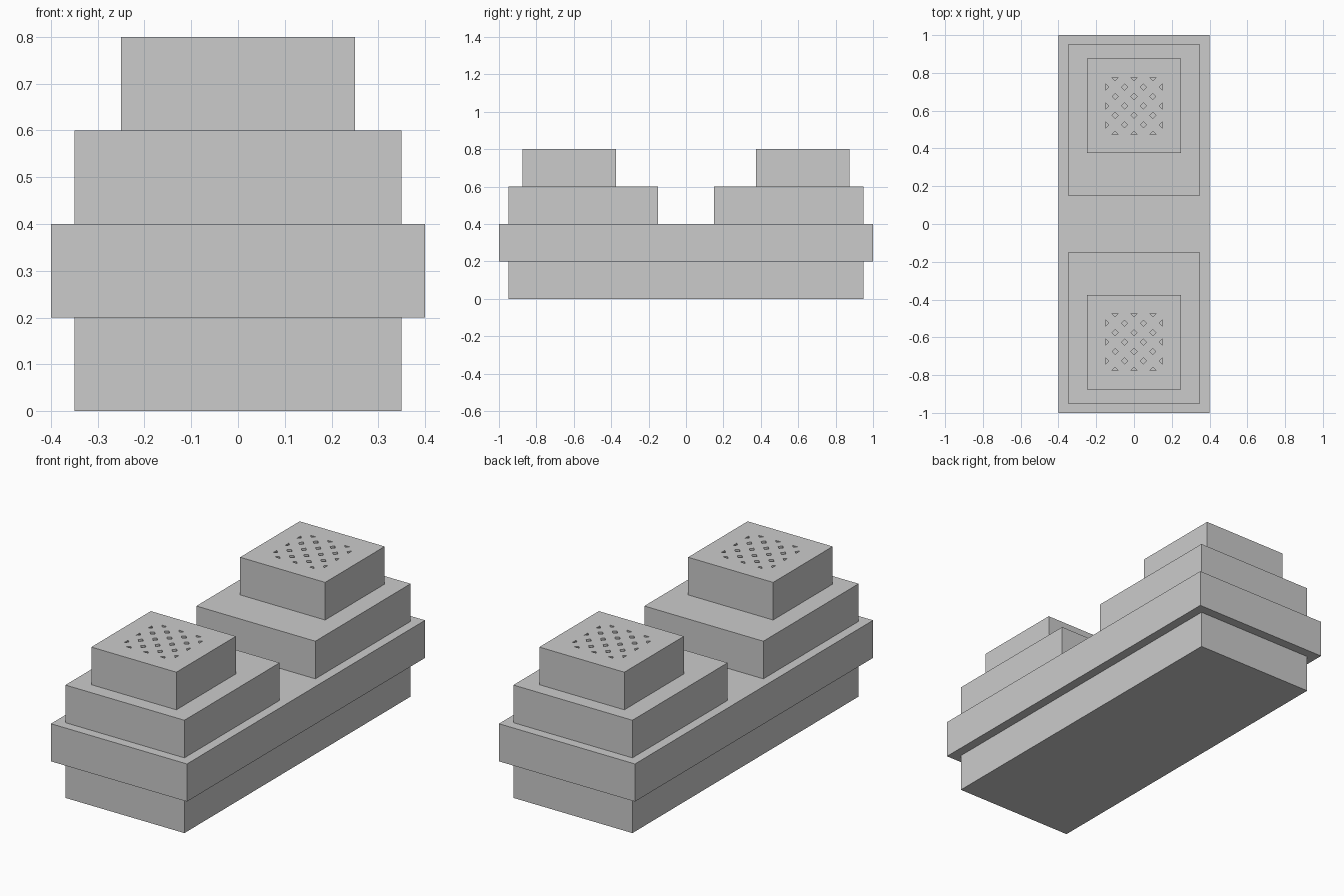
import bpy, bmesh

if "Cube" in bpy.data.objects:
    bpy.data.objects.remove(bpy.data.objects["Cube"])


def box(name, x, y0, y1, z0, z1):
    """Box centred on x = 0 with half width x."""
    bm = bmesh.new()
    bmesh.ops.create_cube(bm, size=1)
    for v in bm.verts:
        v.co = (2 * x * v.co.x, y1 if v.co.y > 0 else y0, z1 if v.co.z > 0 else z0)
    return finish(name, bm)


def finish(name, bm):
    bmesh.ops.recalc_face_normals(bm, faces=bm.faces)
    me = bpy.data.meshes.new(name)
    bm.to_mesh(me)
    bm.free()
    ob = bpy.data.objects.new(name, me)
    bpy.context.collection.objects.link(ob)
    return ob


def vent_cutter(name, cy, top, depth=0.02, half=0.15, step=0.05, r=0.016):
    """Staggered diamond prisms, halved along the border of the vent square."""
    bm = bmesh.new()
    for i in range(-3, 4):
        for j in range(-3, 4):
            if (i + j) % 2 == 0:
                continue
            pts = [(i * step + dx, j * step + dy)
                   for dx, dy in ((r, 0), (0, r), (-r, 0), (0, -r))]
            pts = [p for p in pts if max(abs(p[0]), abs(p[1])) < half + 0.001
                   or min(abs(p[0]), abs(p[1])) > half]
            f = bm.faces.new([bm.verts.new((x, cy + y, top - depth)) for x, y in pts])
            ext = bmesh.ops.extrude_face_region(bm, geom=[f])["geom"]
            bmesh.ops.translate(bm, vec=(0, 0, depth + 0.05),
                                verts=[g for g in ext if isinstance(g, bmesh.types.BMVert)])
            # keep the bottom cap so each prism is closed
            if not f.is_valid:
                low = [v for v in bm.verts if v.is_boundary and v.co.z < top]
                bmesh.ops.holes_fill(bm, edges=list({e for v in low for e in v.link_edges
                                                     if e.is_boundary}))
    ob = finish(name, bm)
    ob.hide_render = True
    ob.hide_viewport = True
    return ob


# Lower plinth and wider deck
box("plinth", 0.35, -0.95, 0.95, 0.0, 0.2)
box("deck", 0.40, -1.0, 1.0, 0.2, 0.4)

# Stepped tower at each end, with a diamond vent on top
for side, s in (("front", -1), ("back", 1)):
    ys = sorted((s * 0.15, s * 0.95))
    box(side + "_step", 0.35, *ys, 0.4, 0.6)
    ys = sorted((s * 0.375, s * 0.875))
    cap = box(side + "_cap", 0.25, *ys, 0.6, 0.8)
    cutter = vent_cutter(side + "_vent_cutter", s * 0.625, 0.8)
    mod = cap.modifiers.new("vent_holes", 'BOOLEAN')
    mod.operation = 'DIFFERENCE'
    mod.solver = 'EXACT'
    mod.object = cutter

# Bake the vents and drop the cutters
bpy.context.view_layer.update()
deps = bpy.context.evaluated_depsgraph_get()
for side in ("front", "back"):
    cap = bpy.data.objects[side + "_cap"]
    me = bpy.data.meshes.new_from_object(cap.evaluated_get(deps))
    cap.modifiers.clear()
    cap.data = me
    bpy.data.objects.remove(bpy.data.objects[side + "_vent_cutter"])
